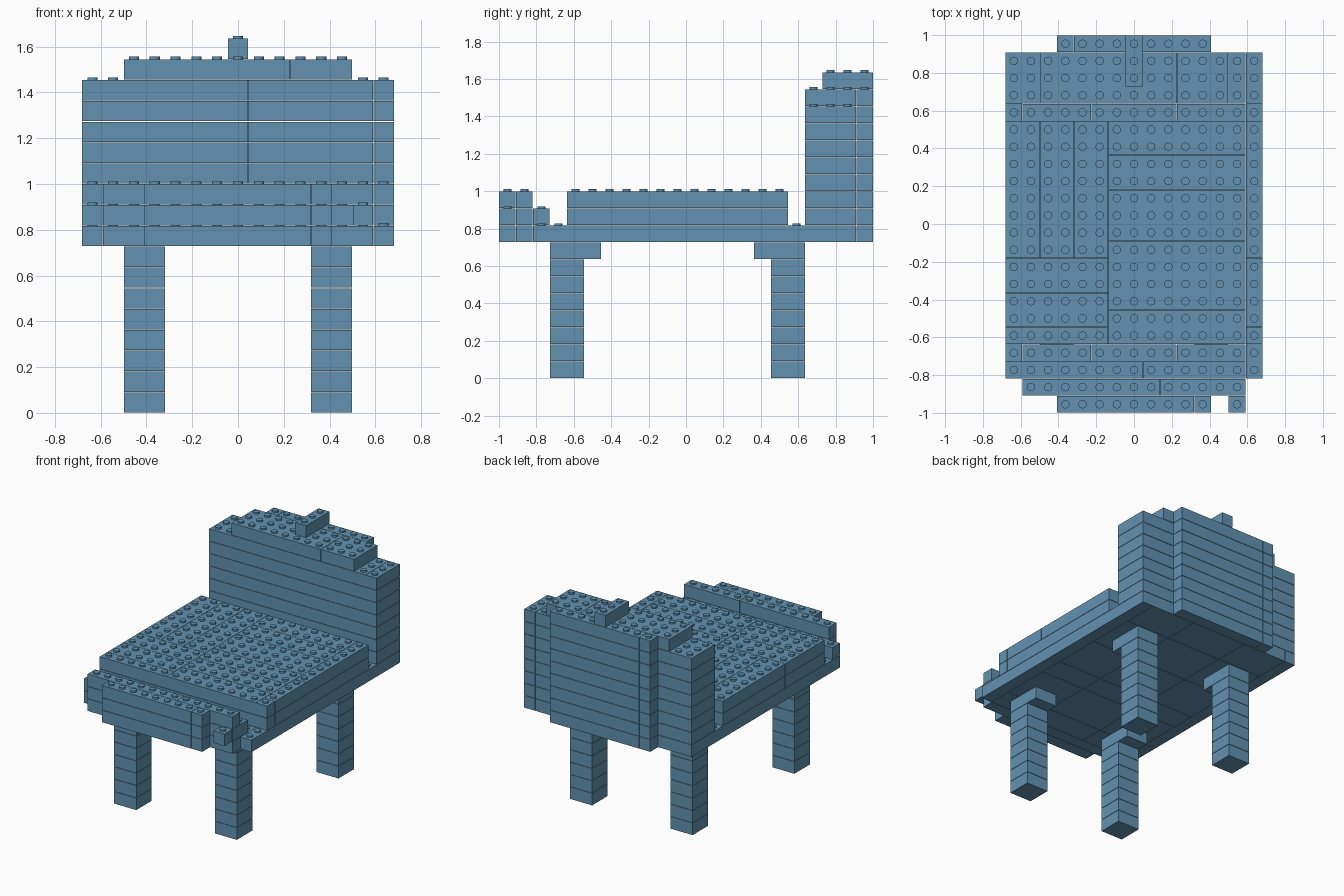
import bpy, bmesh
from mathutils import Matrix

cube = bpy.data.objects.get("Cube")
if cube:
    bpy.data.objects.remove(cube, do_unlink=True)

P = 1 / 11            # brick module, same in x, y and z
GAP = 0.0012          # half the seam between bricks
STUD_R, STUD_H = 0.022, 0.012

blue = bpy.data.materials.new("brick_blue")
blue.use_nodes = True
COLOUR = (0.122, 0.287, 0.434, 1)
blue.diffuse_color = COLOUR
blue.node_tree.nodes["Principled BSDF"].inputs["Base Color"].default_value = COLOUR

parts = {}            # part name -> list of bricks (i0, i1, j0, j1, layer)
filled = set()        # every occupied cell


def lay(name, xs, ys, layers):
    """Lay a grid of bricks, cut at the given column and row numbers."""
    for k in layers:
        for i0, i1 in zip(xs, xs[1:]):
            for j0, j1 in zip(ys, ys[1:]):
                parts.setdefault(name, []).append((i0, i1, j0, j1, k))
                filled.update((i, j, k) for i in range(i0, i1) for j in range(j0, j1))


def add_brick(bm, i0, i1, j0, j1, k):
    size = ((i1 - i0) * P - 2 * GAP, (j1 - j0) * P - 2 * GAP, P - 2 * GAP)
    centre = ((i0 + i1 - 15) * P / 2, (j0 + j1 - 22) * P / 2, (k + 0.5) * P)
    bmesh.ops.create_cube(bm, size=1, matrix=Matrix.Translation(centre) @ Matrix.Diagonal((*size, 1)))
    # studs only where the brick is open above
    for i in range(i0, i1):
        for j in range(j0, j1):
            if (i, j, k + 1) not in filled:
                spot = ((i - 7) * P, (j - 10.5) * P, (k + 1) * P - GAP + STUD_H / 2)
                bmesh.ops.create_cone(bm, cap_ends=True, segments=16, radius1=STUD_R, radius2=STUD_R,
                                      depth=STUD_H, matrix=Matrix.Translation(spot))


# legs with a wider bracket brick on top
for side, i in (("right", 2), ("left", 11)):
    for end, j, b0, b1 in (("front", 3, 3, 6), ("back", 16, 15, 18)):
        name = f"{end}_{side}_leg"
        lay(name, (i, i + 2), (j, j + 2), range(7))
        lay(name, (i, i + 2), (b0, b1), [7])

# base deck
lay("base", (0, 1), (2, 21), [8])
lay("base", (1, 5, 10, 14), (2, 4, 8, 10, 14, 18, 21), [8])
lay("base", (14, 15), (2, 21), [8])
lay("base", (1, 11, 14), (1, 2), [8])
lay("base", (3, 11, 12), (0, 1), [8])
lay("base", (3, 4, 12), (21, 22), [8])

# mattress, two layers
lay("mattress", (0, 6, 14), (4, 5, 9, 13, 17), [9])
lay("mattress", (14, 15), (4, 5, 17), [9])
lay("mattress", (14, 15), (4, 5, 9, 17), [10])
lay("mattress", (6, 14), (4, 6, 8, 10, 13, 15, 17), [10])
lay("mattress", (0, 6), (4, 5, 7, 9), [10])
lay("mattress", (0, 2, 4, 6), (9, 17), [10])

# stepped footboard and its small projecting brick
lay("footboard", (0, 8, 14), (2, 3), [9])
lay("footboard", (1, 9, 14), (1, 2), [9, 10])
lay("footboard", (3, 11, 12), (0, 1), [9, 10])
lay("footboard_knob", (13, 14), (0, 1), [9])

# headboard, back panel, raised cap and crest
lay("headboard", (0, 8, 14, 15), (18, 21), range(9, 16))
lay("back_panel", (3, 4, 12), (21, 22), range(9, 17))
lay("headboard_cap", (2, 10, 13), (18, 21), [16])
lay("crest", (7, 8), (19, 22), [17])

for name, bricks in parts.items():
    bm = bmesh.new()
    for brick in bricks:
        add_brick(bm, *brick)
    mesh = bpy.data.meshes.new(name)
    bm.to_mesh(mesh)
    bm.free()
    mesh.materials.append(blue)
    bpy.context.collection.objects.link(bpy.data.objects.new(name, mesh))
